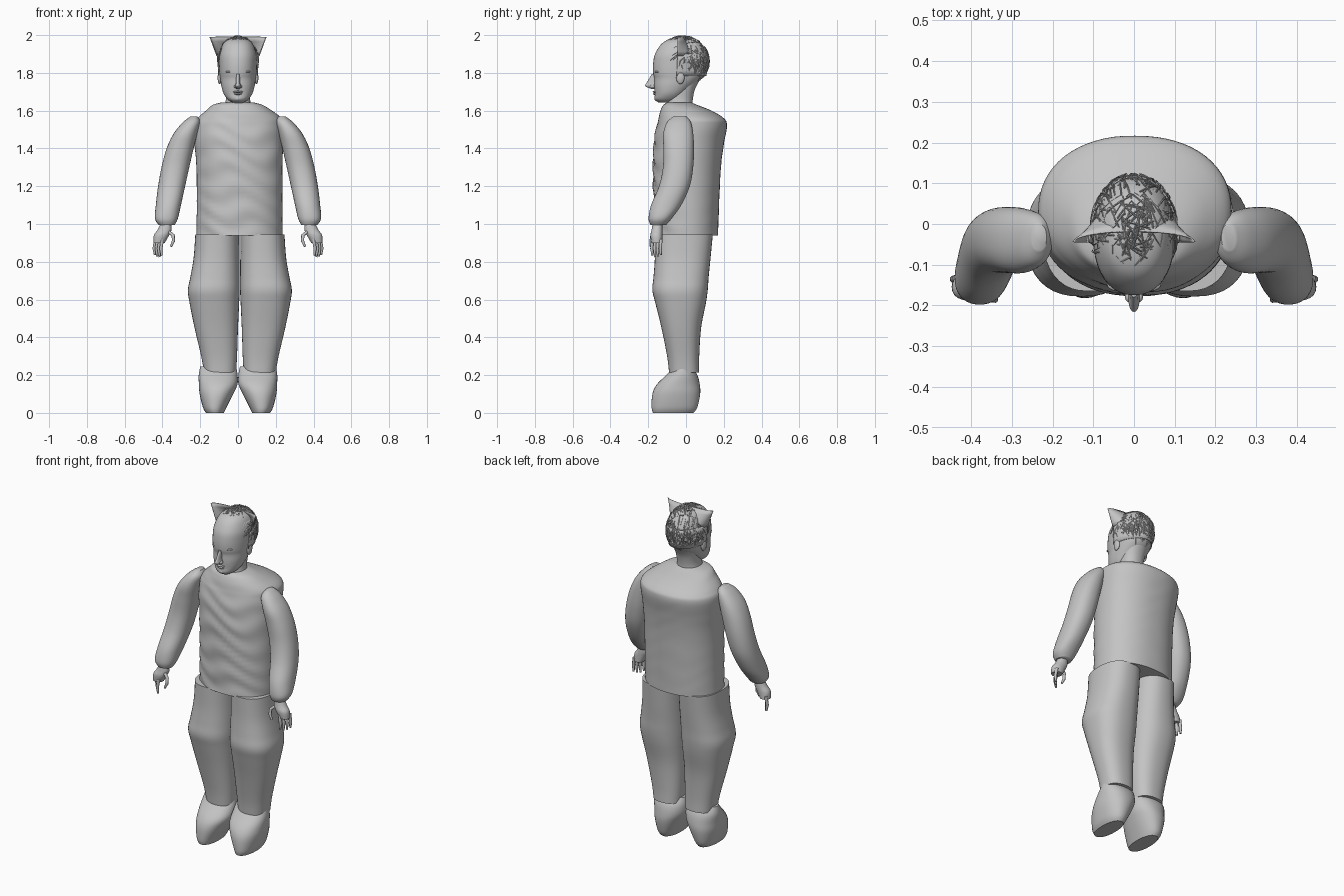
import bpy, bmesh, math, random
from mathutils import Vector, Quaternion

random.seed(4)
cube = bpy.data.objects.get("Cube")
if cube:
    bpy.data.objects.remove(cube, do_unlink=True)

grey = bpy.data.materials.new("plain grey")
grey.use_nodes = True
tone = (0.55, 0.55, 0.55, 1)
grey.diffuse_color = tone
grey.node_tree.nodes["Principled BSDF"].inputs["Base Color"].default_value = tone


def add_object(name, data):
    obj = bpy.data.objects.new(name, data)
    data.materials.append(grey)
    bpy.context.scene.collection.objects.link(obj)
    return obj


def finish(name, bm, angle=50):
    bmesh.ops.recalc_face_normals(bm, faces=bm.faces)
    mesh = bpy.data.meshes.new(name)
    bm.to_mesh(mesh)
    bm.free()
    mesh.shade_smooth()
    mesh.set_sharp_from_angle(angle=math.radians(angle))
    return add_object(name, mesh)


def spline(rows, steps):
    """Smoothly interpolate the rows of a loft."""
    out = []
    last = len(rows) - 1
    for i in range(last):
        a, b, c, d = (rows[min(max(i + k, 0), last)] for k in (-1, 0, 1, 2))
        for s in range(steps):
            t = s / steps
            out.append([q + t / 2 * (r - p + t * (2*p - 5*q + 4*r - e + t * (3*(q - r) + e - p)))
                        for p, q, r, e in zip(a, b, c, d)])
    return out + [list(rows[-1])]


def loft(name, rows, side=1, shift=0, power=2.2, sides=40, steps=5, ripple=None):
    """Stack rounded sections; each row is z, x min, x max, y min, y max."""
    bm = bmesh.new()
    rings = []
    for z, x0, x1, y0, y1 in spline(rows, steps):
        ring = []
        for k in range(sides):
            c, s = math.cos(math.tau * k / sides), math.sin(math.tau * k / sides)
            u = math.copysign(abs(c) ** (2 / power), c)
            v = math.copysign(abs(s) ** (2 / power), s)
            p = Vector(((x0 + x1) / 2 + u * (x1 - x0) / 2, (y0 + y1) / 2 + v * (y1 - y0) / 2, z))
            if ripple:
                p += Vector((c * 0.3, s, 0)) * ripple(p)
            ring.append(bm.verts.new((side * p.x + shift, p.y, p.z)))
        rings.append(ring)
    for low, high in zip(rings, rings[1:]):
        for k in range(sides):
            n = (k + 1) % sides
            bm.faces.new((low[k], low[n], high[n], high[k]))
    bm.faces.new(rings[0])
    bm.faces.new(rings[-1])
    return finish(name, bm)


def ball(name, loc, size):
    bm = bmesh.new()
    bmesh.ops.create_uvsphere(bm, u_segments=20, v_segments=12, radius=1)
    for v in bm.verts:
        v.co = Vector(loc) + v.co * Vector(size)
    return finish(name, bm)


def tubes(name, paths, radius, roundness=0):
    curve = bpy.data.curves.new(name, "CURVE")
    curve.dimensions = "3D"
    curve.bevel_depth = radius
    curve.bevel_resolution = roundness
    curve.use_fill_caps = True
    for path in paths:
        line = curve.splines.new("POLY")
        line.use_smooth = roundness > 0
        line.points.add(len(path) - 1)
        for i, (point, p) in enumerate(zip(line.points, path)):
            point.co = (*p, 1)
            point.radius = 1 if i < len(path) - 1 else 0.6
    return add_object(name, curve)


def sheet(name, edge_low, edge_high, count=28, rows=4):
    """Thin open shell between two half ellipses: x radius, y start, y radius, z."""
    bm = bmesh.new()
    grid = []
    for j in range(rows + 1):
        rx, y, ry, z = (a + (b - a) * j / rows for a, b in zip(edge_low, edge_high))
        grid.append([bm.verts.new((rx * math.cos(math.pi * i / count),
                                   y + ry * math.sin(math.pi * i / count), z))
                     for i in range(count + 1)])
    for a, b in zip(grid, grid[1:]):
        for i in range(count):
            bm.faces.new((a[i], a[i + 1], b[i + 1], b[i]))
    obj = finish(name, bm)
    obj.modifiers.new("thickness", "SOLIDIFY").thickness = 0.004


# Shirt body with soft creases on the chest
def creases(p):
    front = min(max((0.06 - p.y) * 6, 0.1), 1)
    fade = min(max((1.6 - p.z) * 8, 0), 1)
    return 0.004 * front * fade * math.sin(55 * p.z + 14 * p.x + 2 * math.sin(19 * p.x + 9 * p.z))


loft("shirt", [
    (0.94, -0.22, 0.235, -0.17, 0.17), (1.1, -0.218, 0.235, -0.173, 0.175),
    (1.3, -0.22, 0.235, -0.174, 0.185), (1.42, -0.23, 0.238, -0.17, 0.2),
    (1.52, -0.235, 0.24, -0.155, 0.217), (1.56, -0.215, 0.23, -0.145, 0.2),
    (1.6, -0.17, 0.18, -0.135, 0.135), (1.63, -0.135, 0.13, -0.12, 0.06),
    (1.643, -0.09, 0.085, -0.1, 0.03)], sides=64, steps=9, ripple=creases)

# Limbs, mirrored
for label, side in (("left", 1), ("right", -1)):
    loft(label + "_trouser_leg", [
        (0.215, 0.02, 0.19, -0.09, 0.07), (0.3, 0.015, 0.205, -0.1, 0.07),
        (0.45, 0.01, 0.24, -0.13, 0.08), (0.58, 0.004, 0.266, -0.162, 0.105),
        (0.65, 0.001, 0.275, -0.178, 0.115), (0.72, 0.001, 0.262, -0.172, 0.12),
        (0.82, 0.002, 0.245, -0.165, 0.13), (0.945, 0.003, 0.236, -0.165, 0.142)],
        side, 0.01, power=2.4)
    loft(label + "_shoe", [
        (0, 0.075, 0.17, -0.175, 0.04), (0.03, 0.06, 0.186, -0.182, 0.06),
        (0.1, 0.025, 0.203, -0.178, 0.075), (0.15, 0.003, 0.207, -0.155, 0.073),
        (0.2, 0.002, 0.208, -0.105, 0.06), (0.245, 0.01, 0.2, -0.06, 0.03)], side)
    loft(label + "_sleeve", [
        (0.995, 0.335, 0.42, -0.188, -0.105), (1.03, 0.318, 0.44, -0.198, -0.075),
        (1.1, 0.302, 0.435, -0.185, -0.025), (1.2, 0.28, 0.423, -0.143, 0.02),
        (1.3, 0.258, 0.405, -0.122, 0.038), (1.4, 0.235, 0.378, -0.12, 0.042),
        (1.48, 0.215, 0.34, -0.12, 0.038), (1.54, 0.2, 0.29, -0.1, 0.025),
        (1.57, 0.215, 0.25, -0.065, 0)], side)
    loft(label + "_palm", [
        (0.9, 0.388, 0.448, -0.183, -0.125), (0.94, 0.365, 0.445, -0.188, -0.125),
        (0.97, 0.352, 0.425, -0.182, -0.125), (1.01, 0.355, 0.405, -0.175, -0.125)],
        side, sides=20)
    fingers = []
    for i in range(4):
        x, y, drop = 0.4 + 0.012 * i, -0.178 + 0.015 * i, 0.008 * abs(i - 1.3)
        fingers.append([(side * x, y, 0.92), (side * (x + 0.008), y - 0.003, 0.87),
                        (side * (x + 0.004), y, 0.822 + drop)])
    fingers.append([(side * 0.375, -0.165, 0.965), (side * 0.343, -0.18, 0.94),
                    (side * 0.342, -0.185, 0.91), (side * 0.355, -0.187, 0.88)])
    tubes(label + "_fingers", fingers, 0.009, 2)

    # Paired face details
    ball(label + "_ear", (side * 0.097, -0.03, 1.775), (0.011, 0.022, 0.034))
    ball(label + "_eye", (side * 0.036, -0.149, 1.787), (0.017, 0.012, 0.008))
    ball(label + "_brow", (side * 0.04, -0.149, 1.806), (0.026, 0.016, 0.007))
    ball(label + "_nostril", (side * 0.013, -0.178, 1.728), (0.009, 0.014, 0.009))

# Neck and head
loft("neck", [
    (1.61, -0.075, 0.075, -0.11, 0.035), (1.66, -0.064, 0.064, -0.1, 0.036),
    (1.72, -0.066, 0.066, -0.09, 0.05), (1.78, -0.07, 0.07, -0.08, 0.085)])
loft("head", [
    (1.643, -0.03, 0.03, -0.145, -0.07), (1.66, -0.055, 0.055, -0.165, -0.03),
    (1.69, -0.076, 0.076, -0.165, 0), (1.73, -0.088, 0.088, -0.168, 0.04),
    (1.77, -0.094, 0.094, -0.168, 0.082), (1.8, -0.098, 0.098, -0.174, 0.1),
    (1.85, -0.1, 0.1, -0.174, 0.11), (1.9, -0.098, 0.098, -0.164, 0.11),
    (1.95, -0.08, 0.08, -0.133, 0.083), (1.975, -0.055, 0.055, -0.095, 0.05),
    (1.987, -0.015, 0.015, -0.04, 0)])
loft("nose", [
    (1.716, -0.01, 0.01, -0.185, -0.13), (1.73, -0.015, 0.015, -0.215, -0.13),
    (1.75, -0.011, 0.011, -0.207, -0.13), (1.795, -0.009, 0.009, -0.18, -0.13)], sides=20)
ball("upper_lip", (0, -0.16, 1.7), (0.026, 0.017, 0.006))
ball("lower_lip", (0, -0.159, 1.689), (0.022, 0.016, 0.006))
ball("chin", (0, -0.15, 1.665), (0.024, 0.018, 0.016))

# Band around the back of the head and its flared upper flap
sheet("head_band", (0.1, -0.05, 0.155, 1.785), (0.108, -0.045, 0.16, 1.9))
sheet("flared_flap", (0.11, -0.045, 0.105, 1.89), (0.147, -0.045, 0.025, 1.99))

# Hair strands laid over the skull
strands = []
while len(strands) < 330:
    n = Vector([random.gauss(0, 1) for _ in range(3)]).normalized()
    if not (n.z > 0.5 or (n.y > -0.15 and n.z > -0.3)):
        continue
    heading = Vector((random.uniform(-1, 1), random.uniform(-1, 1), -0.9 if n.z < 0.7 else 0))
    turn = Quaternion(n.cross(heading).normalized(), random.uniform(0.07, 0.14))
    path = []
    lift = random.uniform(0.97, 1.03)
    for i in range(6):
        path.append((n.x * 0.106 * lift, n.y * 0.14 * lift - 0.018,
                     min(1.86 + n.z * 0.134 * lift, 1.997)))
        n = turn @ n
    strands.append(path)
tubes("hair", strands, 0.0022)
